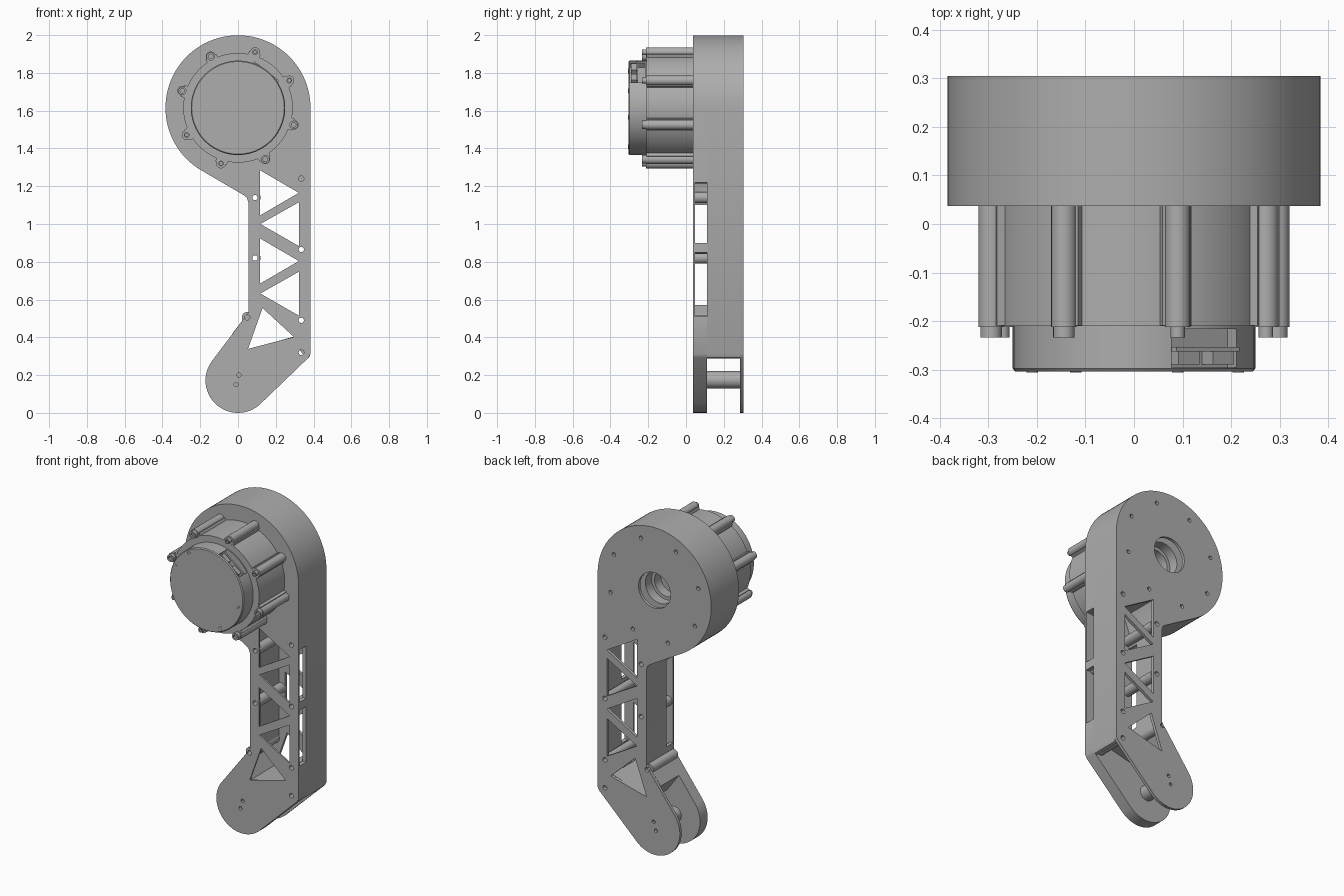
import bpy, bmesh
from math import sin, cos, radians, pi
from mathutils import Matrix, Vector

if "Cube" in bpy.data.objects:
    bpy.data.objects.remove(bpy.data.objects["Cube"], do_unlink=True)

# Single machined-metal colour
GREY = (0.42, 0.42, 0.42, 1)
metal = bpy.data.materials.new("machined grey")
metal.use_nodes = True
metal.diffuse_color = GREY
metal.node_tree.nodes["Principled BSDF"].inputs["Base Color"].default_value = GREY

HUB = (0, 1.615)                 # drive axis in x, z
FRONT, SLAB, BACK, REAR = 0.037, 0.11, 0.287, 0.305
BOLT_ANGLES = [28 + 45 * i for i in range(8)]


def finish(name, bm):
    bmesh.ops.recalc_face_normals(bm, faces=bm.faces)
    mesh = bpy.data.meshes.new(name)
    bm.to_mesh(mesh)
    bm.free()
    mesh.materials.append(metal)
    obj = bpy.data.objects.new(name, mesh)
    bpy.context.scene.collection.objects.link(obj)
    return obj


def arc(centre, r, a0, a1, n):
    angles = [radians(a0 + (a1 - a0) * i / n) for i in range(n + 1)]
    return [(centre[0] + r * cos(a), centre[1] + r * sin(a)) for a in angles]


def prism(name, pts, y0, y1):
    """Extrude an x, z outline along y."""
    bm = bmesh.new()
    face = bm.faces.new([bm.verts.new((x, y0, z)) for x, z in pts])
    out = bmesh.ops.extrude_face_region(bm, geom=[face])
    verts = [g for g in out["geom"] if isinstance(g, bmesh.types.BMVert)]
    bmesh.ops.translate(bm, verts=verts, vec=(0, y1 - y0, 0))
    return finish(name, bm)


def disc(name, centre, r, y0, y1, n=24):
    return prism(name, arc(centre, r, 0, 360, n)[:-1], y0, y1)


def lathe(name, centre, profile, n=32, closed=False):
    """Spin an (r, y) profile around the y direction."""
    bm = bmesh.new()
    verts = [bm.verts.new((r, y, 0)) for r, y in profile]
    pairs = list(zip(verts, verts[1:]))
    if closed:
        pairs.append((verts[-1], verts[0]))
    edges = [bm.edges.new(p) for p in pairs]
    bmesh.ops.spin(bm, geom=verts + edges, cent=(0, 0, 0), axis=(0, 1, 0),
                   angle=2 * pi, steps=n)
    bmesh.ops.remove_doubles(bm, verts=bm.verts, dist=1e-4)
    bmesh.ops.translate(bm, verts=bm.verts, vec=(centre[0], 0, centre[1]))
    return finish(name, bm)


def radial_box(name, angle, r, y, size, shift=0):
    """Box turned to a radius of the drive; size is radial, y, tangential."""
    bm = bmesh.new()
    turn = Matrix.Rotation(-radians(angle), 4, "Y")
    place = Matrix.Translation((HUB[0], 0, HUB[1])) @ turn @ Matrix.Translation((r, y, shift))
    bmesh.ops.create_cube(bm, size=1, matrix=place @ Matrix.Diagonal(Vector(size).to_4d()))
    return finish(name, bm)


def carve(obj, cutters):
    for c in cutters:
        c.hide_render = True
        mod = obj.modifiers.new("cut", "BOOLEAN")
        mod.operation, mod.solver, mod.object = "DIFFERENCE", "EXACT", c
    bpy.context.view_layer.update()
    deps = bpy.context.evaluated_depsgraph_get()
    mesh = bpy.data.meshes.new_from_object(obj.evaluated_get(deps))
    obj.modifiers.clear()
    obj.data = mesh
    for c in cutters:
        bpy.data.objects.remove(c, do_unlink=True)


def rect(x0, x1, z0, z1):
    return [(x0, z0), (x1, z0), (x1, z1), (x0, z1)]


# Outlines: round drive head, straight leg, rounded foot
head = arc(HUB, 0.384, 0, 240, 64)
neck = [(0.03, 1.153), (0.046, 1.14), (0.055, 1.115), (0.055, 0.53)]
foot = arc((0, 0.172), 0.172, 145, 314, 36)
outline = head + neck + foot + [(0.374, 0.293), (0.384, 0.312)]
box_outline = head + neck + [(-0.03, 0.42), (0.05, 0.31), (0.3, 0.37),
                             (0.36, 0.287), (0.376, 0.292), (0.384, 0.312)]
cavity = [(0.075, 1.2), (0.11, 1.29), (0.36, 1.2), (0.36, 0.36),
          (0.3, 0.405), (0.05, 0.335), (0.0, 0.42), (0.075, 0.52)]

# Truss openings alternate direction down the leg
trusses = [[(0.053, 0.339), (0.296, 0.402), (0.13, 0.555)]]
for z in (1.165, 0.804):
    trusses.append([(0.116, z + 0.12), (0.116, z - 0.12), (0.322, z)])
for z in (1.0, 0.632):
    trusses.append([(0.322, z + 0.115), (0.322, z - 0.117), (0.118, z)])
left_posts = [(0.09, 1.14), (0.09, 0.82), (0.05, 0.505)]
right_posts = [(0.335, z) for z in (1.24, 0.865, 0.49, 0.32)]
foot_holes = [(0.005, 0.2), (-0.01, 0.15)]


def plate_cutters(y0, y1):
    cuts = [prism("cutter", t, y0, y1) for t in trusses]
    cuts += [disc("cutter", p, 0.014, y0, y1, 16) for p in left_posts + right_posts]
    cuts += [disc("cutter", p, 0.011, y0, y1, 12) for p in foot_holes]
    return cuts


# Front slab: pocketed leg with side windows
front_slab = prism("front_slab", outline, FRONT, SLAB)
cuts = plate_cutters(FRONT - 0.05, SLAB + 0.05)
cuts.append(prism("cutter", cavity, 0.047, SLAB + 0.04))
cuts.append(prism("cutter", rect(-0.02, 0.1, 0.57, 1.1), 0.047, SLAB + 0.03))
for z0, z1 in ((0.9, 1.22), (0.51, 0.85)):
    cuts.append(prism("cutter", rect(0.3, 0.42, z0, z1), 0.047, SLAB + 0.03))
carve(front_slab, cuts)

# Middle housing: gear cup above, hollow leg below
housing = prism("middle_housing", box_outline, SLAB, BACK)
carve(housing, [prism("cutter", cavity, SLAB - 0.05, BACK + 0.05),
                disc("cutter", HUB, 0.27, SLAB - 0.05, BACK + 0.05, 64)])

# Back plate: same truss, output opening and ring of screw holes
back_plate = prism("back_plate", outline, BACK, REAR)
cuts = plate_cutters(BACK - 0.05, REAR + 0.05)
cuts.append(disc("cutter", HUB, 0.108, BACK - 0.05, REAR + 0.05, 48))
for p in [arc(HUB, 0.31, a, a, 1)[0] for a in BOLT_ANGLES]:
    cuts.append(disc("cutter", p, 0.012, BACK - 0.05, REAR + 0.05, 16))
carve(back_plate, cuts)

# Standoffs inside the leg and the foot pivot
for i, p in enumerate(left_posts + right_posts):
    r = 0.03 if p in left_posts else 0.025
    lathe(f"standoff_{i + 1}", p, [(0.014, 0.046), (r, 0.046), (r, BACK), (0.014, BACK)],
          24, closed=True)
disc("foot_pivot", (0, 0.175), 0.046, SLAB, BACK, 32)

# Gear hub seen through the output opening
lathe("gear_hub", HUB, [(0, 0.13), (0.08, 0.13), (0.08, 0.19), (0.1, 0.19),
                        (0.1, 0.25), (0.2, 0.25), (0.2, SLAB)], 64)

# Motor body with bolt ribs and bolts
disc("motor_body", HUB, 0.29, -0.21, FRONT, 80)
for i, a in enumerate(BOLT_ANGLES):
    p = arc(HUB, 0.308, a, a, 1)[0]
    r = 0.022 if i in (2, 3, 6, 7) else 0.015
    disc(f"motor_rib_{i + 1}", p, 0.026, -0.212, FRONT, 24)
    radial_box(f"rib_web_{i + 1}", a, 0.285, -0.086, (0.04, 0.246, 0.064))
    lathe(f"motor_bolt_{i + 1}", p, [(r, -0.21), (r, -0.234), (r * 0.55, -0.234),
                                     (r * 0.55, -0.222), (0, -0.222)], 20)

# Motor end cap with a side notch for the connector
cap = lathe("motor_cap", HUB, [(0, -0.304), (0.245, -0.304), (0.25, -0.298),
                               (0.25, -0.2), (0, -0.2)], 80)
carve(cap, [radial_box("cutter", 52, 0.25, -0.256, (0.09, 0.08, 0.17))])
radial_box("connector_board", 52, 0.225, -0.258, (0.045, 0.01, 0.165))
for i, s in enumerate((-0.045, 0.045)):
    radial_box(f"connector_socket_{i + 1}", 52, 0.222, -0.276, (0.04, 0.028, 0.055), s)
for i, p in enumerate([(-0.12, 1.81), (-0.21, 1.705), (0.215, 1.565), (0.09, 1.41)]):
    lathe(f"cap_screw_{i + 1}", p, [(0.012, -0.303), (0.012, -0.306), (0.006, -0.306),
                                    (0.006, -0.3045), (0, -0.3045)], 16)

# Smooth curved surfaces, keep machined edges crisp
bpy.ops.object.select_all(action="DESELECT")
for obj in bpy.context.scene.objects:
    if obj.type == "MESH":
        obj.select_set(True)
        bpy.context.view_layer.objects.active = obj
bpy.ops.object.shade_smooth_by_angle(angle=radians(30))
